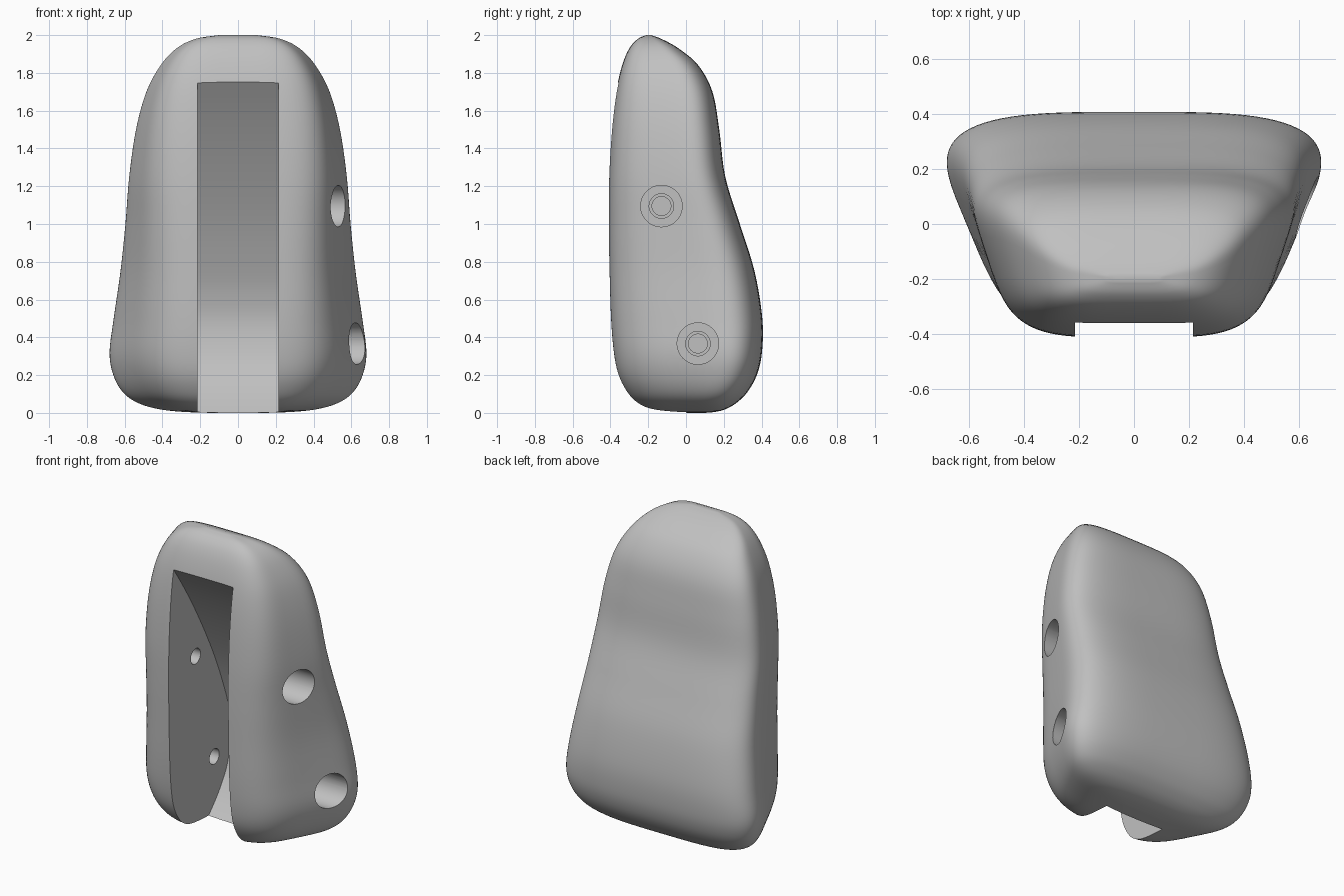
import bpy, bmesh, math
from mathutils import Matrix, Vector

if "Cube" in bpy.data.objects:
    bpy.data.objects.remove(bpy.data.objects["Cube"])

grey = bpy.data.materials.new("mid_grey")
grey.use_nodes = True
grey.diffuse_color = (0.53, 0.53, 0.53, 1)
grey.node_tree.nodes["Principled BSDF"].inputs["Base Color"].default_value = grey.diffuse_color


def make_object(name, bm):
    bmesh.ops.recalc_face_normals(bm, faces=bm.faces)
    mesh = bpy.data.meshes.new(name)
    bm.to_mesh(mesh)
    bm.free()
    mesh.materials.append(grey)
    obj = bpy.data.objects.new(name, mesh)
    bpy.context.collection.objects.link(obj)
    return obj


def spline(rows, steps):
    """Smooth curve through rows of values."""
    rows = [Vector(r) for r in rows]
    padded = [rows[0]] + rows + [rows[-1]]
    result = []
    for a, b, c, d in zip(padded, padded[1:], padded[2:], padded[3:]):
        for i in range(steps):
            t = i / steps
            result.append(0.5 * (2 * b + (c - a) * t + (2 * a - 5 * b + 4 * c - d) * t**2
                                 + (3 * b - a - 3 * c + d) * t**3))
    return result + [rows[-1]]


def section(taper, count=96):
    """Unit cross-section: rounded trapezoid, wider at the back."""
    points = []
    for i in range(count):
        a = math.tau * i / count
        power = 2 / (3.6 if math.sin(a) > 0 else 4.5)
        u = math.copysign(abs(math.cos(a)) ** power, math.cos(a))
        v = math.copysign(abs(math.sin(a)) ** power, math.sin(a))
        points.append((u * (1 + taper * v), v))
    widest = max(p[0] for p in points)
    return [(u / widest, v) for u, v in points]


# Body: height, half width, front, back (as 4-vectors)
keys = [
    (0, .14, 0, .1), (.006, .3, -.1, .16), (.022, .43, -.2, .215), (.055, .535, -.265, .27),
    (.11, .61, -.315, .325), (.2, .66, -.36, .375), (.32, .68, -.385, .402), (.5, .658, -.4, .404),
    (.75, .622, -.408, .363), (1, .596, -.412, .285), (1.25, .576, -.409, .208),
    (1.5, .54, -.394, .176), (1.7, .485, -.37, .14), (1.84, .41, -.338, .065),
    (1.93, .325, -.3, -.04), (1.98, .225, -.255, -.13), (2, .1, -.21, -.185),
]
bm = bmesh.new()
rings = []
for z, half, front, back in spline(keys, 5):
    mid, depth = (front + back) / 2, (back - front) / 2
    rings.append([bm.verts.new((u * half, mid + v * depth, z)) for u, v in section(.3 - .09 * z)])
for low, high in zip(rings, rings[1:]):
    for i in range(len(low)):
        j = (i + 1) % len(low)
        bm.faces.new((low[i], low[j], high[j], high[i]))
bm.faces.new(rings[0])
bm.faces.new(rings[-1])
body = make_object("grip_body", bm)


def cut(bm):
    """Subtract a shape from the body."""
    cutter = make_object("cutter", bm)
    cutter.hide_render = True
    mod = body.modifiers.new("cut", "BOOLEAN")
    mod.operation, mod.solver, mod.object = "DIFFERENCE", "EXACT", cutter
    bpy.context.view_layer.objects.active = body
    bpy.ops.object.modifier_apply(modifier=mod.name)
    bpy.data.objects.remove(cutter)


# Front slot: curved floor profile swept across the width
floor = [(-.6, 2.07), (-.36, 1.75), (-.2, 1.51), (-.05, 1.25), (.08, .99), (.18, .74),
         (.22, .6), (.235, .48), (.22, .35), (.18, .23), (.1, .11), (0, 0), (-.1, -.1)]
outline = [tuple(p) for p in spline(floor, 4)] + [(-.6, -.1)]
bm = bmesh.new()
face = bm.faces.new([bm.verts.new((-.215, y, z)) for y, z in outline])
swept = bmesh.ops.extrude_face_region(bm, geom=[face])["geom"]
bmesh.ops.translate(bm, vec=(.43, 0, 0), verts=[g for g in swept if isinstance(g, bmesh.types.BMVert)])
cut(bm)

# Bolt holes: wide counterbore, clearance hole, blind hole in the far wall
for y, z in ((-.13, 1.095), (.063, .367)):
    for radius, start, end in ((.11, .33, 1), (.065, .1, .5), (.05, -.42, 0)):
        bm = bmesh.new()
        place = Matrix.Translation(((start + end) / 2, y, z)) @ Matrix.Rotation(math.pi / 2, 4, "Y")
        bmesh.ops.create_cone(bm, cap_ends=True, segments=48, radius1=radius, radius2=radius,
                              depth=end - start, matrix=place)
        cut(bm)

bpy.ops.object.select_all(action="DESELECT")
body.select_set(True)
bpy.context.view_layer.objects.active = body
bpy.ops.object.shade_smooth_by_angle(angle=math.radians(32))
